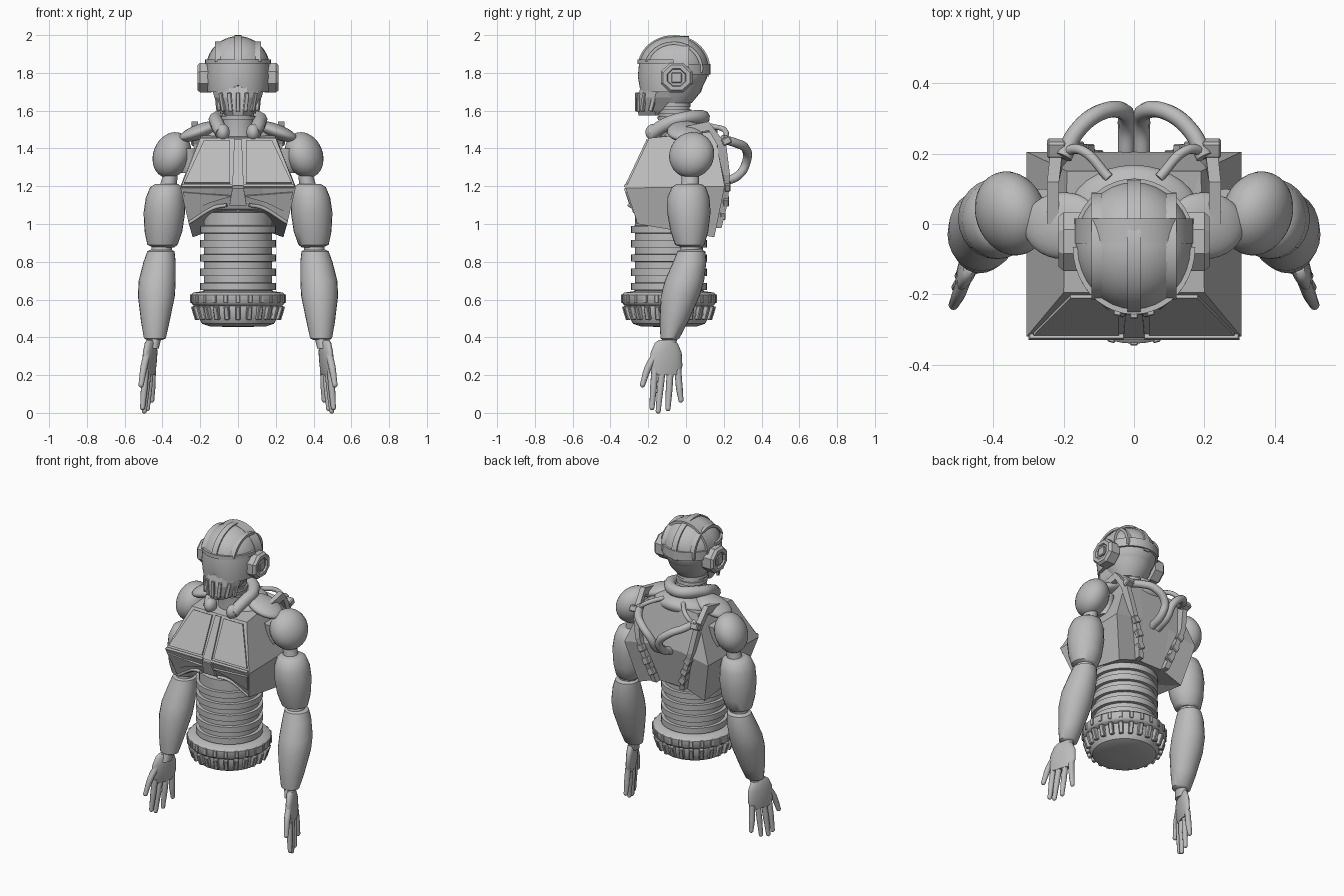
import bpy, bmesh, math
from math import sin, cos, pi, radians
from mathutils import Vector, Matrix

if "Cube" in bpy.data.objects:
    bpy.data.objects.remove(bpy.data.objects["Cube"])

grey = bpy.data.materials.new("plain grey")
grey.use_nodes = True
grey.diffuse_color = (0.5, 0.5, 0.5, 1)
grey.node_tree.nodes["Principled BSDF"].inputs["Base Color"].default_value = (0.5, 0.5, 0.5, 1)


def finish(name, bm, smooth=None):
    bmesh.ops.recalc_face_normals(bm, faces=bm.faces)
    mesh = bpy.data.meshes.new(name)
    bm.to_mesh(mesh)
    bm.free()
    mesh.materials.append(grey)
    ob = bpy.data.objects.new(name, mesh)
    bpy.context.scene.collection.objects.link(ob)
    if smooth:
        bpy.ops.object.select_all(action='DESELECT')
        ob.select_set(True)
        bpy.context.view_layer.objects.active = ob
        bpy.ops.object.shade_smooth_by_angle(angle=radians(smooth))
    return ob


def loft(name, rings, smooth=None):
    """Skin closed rings of equal length and cap both ends."""
    bm = bmesh.new()
    rows = [[bm.verts.new(p) for p in r] for r in rings]
    n = len(rows[0])
    for a, b in zip(rows, rows[1:]):
        for i in range(n):
            bm.faces.new((a[i], a[(i + 1) % n], b[(i + 1) % n], b[i]))
    caps = [bm.faces.new(rows[0]), bm.faces.new(rows[-1])]
    bmesh.ops.triangulate(bm, faces=caps)
    return finish(name, bm, smooth)


def limb(name, s, sections, sides=24):
    """Stack of ellipses (x, y, z, rx, ry), mirrored by s."""
    loft(name, [[(s * (x + rx * cos(2 * pi * i / sides)), y + ry * sin(2 * pi * i / sides), z)
                 for i in range(sides)] for x, y, z, rx, ry in sections], 40)


def lathe(name, cx, cy, profile, sides=48):
    limb(name, 1, [(cx, cy, z, r, r) for r, z in profile], sides)


def ellipsoid(name, centre, radii, rot=(0, 0, 0)):
    bm = bmesh.new()
    bmesh.ops.create_uvsphere(bm, u_segments=32, v_segments=18, radius=1)
    ob = finish(name, bm, 60)
    ob.location, ob.scale = centre, radii
    ob.rotation_euler = [radians(a) for a in rot]


def box(name, centre, size, rot=(0, 0, 0)):
    bm = bmesh.new()
    bmesh.ops.create_cube(bm, size=1)
    bmesh.ops.scale(bm, vec=size, verts=bm.verts)
    bmesh.ops.bevel(bm, geom=bm.edges[:], offset=min(size) * 0.15, segments=1, affect='EDGES')
    ob = finish(name, bm)
    ob.location = centre
    ob.rotation_euler = rot


def tube(name, points, radius, tips=1.0):
    """Smooth round hose or finger through the points."""
    curve = bpy.data.curves.new(name, 'CURVE')
    curve.dimensions = '3D'
    curve.bevel_depth, curve.bevel_resolution = radius, 3
    curve.use_fill_caps = True
    sp = curve.splines.new('BEZIER')
    sp.bezier_points.add(len(points) - 1)
    for i, (bp, p) in enumerate(zip(sp.bezier_points, points)):
        bp.co = p
        bp.handle_left_type = bp.handle_right_type = 'AUTO'
        bp.radius = tips if i == len(points) - 1 else 1
    curve.materials.append(grey)
    ob = bpy.data.objects.new(name, curve)
    bpy.context.scene.collection.objects.link(ob)


def band(name, centre, radii, axis, offset, half, t0, t1, inner=0.95, outer=1.04):
    """Flat strip hugging an ellipsoid in the plane across the axis."""
    u, v = [k for k in range(3) if k != axis]
    k = math.sqrt(max(0.05, 1 - (offset / radii[axis]) ** 2))
    rings = []
    for i in range(21):
        t = radians(t0 + (t1 - t0) * i / 20)
        ring = []
        for w, m in ((-half, inner), (half, inner), (half, outer), (-half, outer)):
            p = Vector(centre)
            p[axis] += offset + w
            p[u] += radii[u] * k * m * cos(t)
            p[v] += radii[v] * k * m * sin(t)
            ring.append(p)
        rings.append(ring)
    loft(name, rings, 30)


def plate(name, points, depth=0.009):
    """Thin raised panel from a flat outline, pushed out along its forward normal."""
    pts = [Vector(p) for p in points]
    n = (pts[1] - pts[0]).cross(pts[2] - pts[0]).normalized()
    n = n if n.y < 0 else -n
    loft(name, [[p - n * 0.004 for p in pts], [p + n * depth for p in pts]])


# Chest shell: angular, arched over the waist
def chest_ring(fx, fy, fz, ax, ay, az, bx, by, bz, cx, cz):
    right = [(ax, ay, az), (fx, fy, fz), (bx, by, bz), (cx, by, cz)]
    return right + [(-x, y, z) for x, y, z in reversed(right)]


loft("chest_shell", [
    chest_ring(.26, -.255, 1.0, .13, -.27, 1.08, .24, .15, .93, .1, .98),
    chest_ring(.305, -.32, 1.19, .13, -.32, 1.19, .305, .205, 1.2, .1, 1.24),
    chest_ring(.2, -.195, 1.455, .08, -.195, 1.455, .19, .15, 1.49, .08, 1.5)])


def front(x, z):
    return (x, -.32 + (z - 1.19) * .125 / .265, z)


for s in (1, -1):
    plate("breast_plate", [front(s * x, z) for x, z in
                           ((.042, 1.215), (.042, 1.44), (.18, 1.44), (.285, 1.215))])
    plate("breast_lower_trim", [front(s * x, z) for x, z in
                                ((.03, 1.193), (.03, 1.206), (.295, 1.206), (.3, 1.193))], .012)
    plate("rib_plate", [(s * x, -.32 + (1.19 - z) * .38, z) for x, z in
                        ((.03, 1.15), (.29, 1.17), (.265, 1.06), (.15, 1.115))])
    tube("rib_trim", [(s * .06, -.3, 1.1), (s * .13, -.275, 1.085), (s * .255, -.255, 1.01)], .01)
plate("sternum_strip", [front(x, z) for x, z in
                        ((-.03, 1.2), (-.02, 1.445), (.02, 1.445), (.03, 1.2))])
plate("sternum_foot", [(-.03, -.32, 1.19), (.03, -.32, 1.19), (.045, -.29, 1.1), (-.045, -.29, 1.1)])

# Ribbed waist and its toothed socket
profile = [(.15, 1.12), (.15, 1.065), (.18, 1.06)]
for k in range(5):
    top = .99 - k * .0755
    profile += [(.18, top + .001), (.2, top), (.2, top - .038), (.18, top - .039)]
lathe("ribbed_waist", 0, -.09, profile + [(.18, .6)])
lathe("waist_socket", 0, -.09, [(.18, .645), (.238, .637), (.25, .625), (.25, .585), (.238, .57),
                                (.215, .565), (.218, .52), (.19, .472), (.15, .458), (.05, .455)])
for i in range(24):
    a = 2 * pi * i / 24
    for r, z, size, tilt in ((.224, .53, (.03, .026, .075), .3), (.245, .605, (.02, .022, .045), 0)):
        box("socket_tooth", (r * cos(a), -.09 + r * sin(a), z), size, (0, tilt, a))

# Neck, collar and shoulder yoke
limb("neck", 1, [(0, -.04, 1.44, .1, .1), (0, -.05, 1.54, .088, .088), (0, -.065, 1.59, .085, .085),
                 (0, -.07, 1.72, .085, .085)])
for k in range(3):
    z = 1.55 + k * .035
    limb("neck_ring", 1, [(0, -.055 - k * .007, z, .094, .094), (0, -.057 - k * .007, z + .02, .094, .094)])
ellipsoid("upper_back", (0, .02, 1.47), (.19, .15, .07), (10, 0, 0))
tube("collar_roll", [(-.085, -.18, 1.48), (-.11, -.1, 1.53), (-.11, 0, 1.56), (0, .09, 1.565),
                     (.11, 0, 1.56), (.11, -.1, 1.53), (.085, -.18, 1.48)], .037)
for s in (1, -1):
    ellipsoid("collar_end", (s * .08, -.17, 1.485), (.036, .045, .045))
    ellipsoid("shoulder_yoke", (s * .2, -.005, 1.49), (.12, .095, .04), (0, s * 20, 0))

# Head shell and its raised straps
mid, size = (0, -.065, 1.825), (.168, .185, .168)
ellipsoid("head_shell", mid, size)
limb("skull_base", 1, [(0, -.06, 1.64, .09, .09), (0, -.055, 1.7, .13, .135), (0, -.06, 1.8, .16, .175)])
band("crown_strap", mid, size, 0, 0, .018, -15, 170)
for s in (1, -1):
    band("side_strap", mid, size, 0, s * .105, .016, -10, 165, .95, 1.07)
band("cross_strap", mid, size, 1, .045, .035, 0, 180)
band("rear_strap", mid, size, 2, -.005, .028, 0, 180, .95, 1.05)
band("brow_ridge", mid, size, 2, .035, .012, 180, 360, .95, 1.06)

# Visor with a nose notch
rings = []
for i in range(25):
    t = pi + pi * i / 24
    low = 1.70 + .035 * max(0, 1 - abs(i - 12) / 3)
    rings.append([((r * cos(t)), -.08 + (r + .005) * sin(t), z)
                  for r, z in ((.14, low), (.162, low), (.17, 1.78), (.164, 1.845), (.14, 1.845))])
loft("visor", rings, 25)

# Jaw guard with vertical slats
jaw = []
for z, w, yf, yb in ((1.575, .07, -.25, -.15), (1.6, .088, -.258, -.13),
                     (1.67, .125, -.255, -.07), (1.73, .14, -.24, -.04)):
    half = [(w * .35, yf, z), (w * .8, yf + .04, z), (w, yf + .09, z), (w * .85, yb, z)]
    jaw.append(half + [(-x, y, q) for x, y, q in reversed(half)])
loft("jaw_guard", jaw)
for x, y, turn in ((0, -.26, 0), (.042, -.253, .3), (.083, -.225, .7), (.108, -.175, 1.2)):
    for s in ((1, -1) if x else (1,)):
        box("jaw_slat", (s * x, y, 1.645), (.022, .018, .1), (0, s * x * 2.6, s * turn))

# Octagonal ear housings
for s in (1, -1):
    ear = []
    for x, k in ((.14, 1), (.2, 1), (.215, .85), (.215, .6), (.203, .55)):
        ear.append([(s * x, -.05 + .083 * k * cos(a) / .92, 1.775 + .078 * k * sin(a) / .92)
                    for a in [pi / 8 + pi / 4 * j for j in range(8)]])
    loft("ear_housing", ear)
    box("ear_core", (s * .2, -.05, 1.775), (.03, .055, .055))

# Arms and hands
for s in (1, -1):
    ellipsoid("shoulder_cap", (s * .35, .03, 1.365), (.095, .122, .125), (0, s * -22, s * -20))
    limb("shoulder_socket", s, [(.25, .02, 1.27, .05, .06), (.26, .02, 1.4, .06, .08)])
    limb("upper_arm_rod", s, [(.38, .02, 1.15, .05, .05), (.35, .025, 1.3, .035, .045)])
    limb("upper_arm", s, [(.395, .03, .875, .055, .05), (.4, .02, .89, .08, .078), (.395, .018, .96, .1, .1),
                          (.39, .015, 1.06, .11, .115), (.385, .013, 1.14, .103, .112),
                          (.38, .015, 1.195, .085, .09), (.378, .015, 1.212, .06, .065)])
    limb("elbow_joint", s, [(.41, .02, .82, .055, .055), (.4, .03, .9, .055, .055)])
    limb("forearm", s, [(.44, -.085, .385, .04, .035), (.44, -.085, .395, .058, .05),
                        (.438, -.065, .48, .075, .075), (.432, -.03, .62, .098, .103),
                        (.428, -.008, .7, .098, .104), (.415, .02, .8, .085, .088),
                        (.408, .028, .855, .072, .074), (.405, .03, .867, .05, .05)])
    limb("wrist", s, [(.45, -.1, .34, .03, .042), (.44, -.085, .4, .035, .04)])

    # The palm plane turns outward toward the front
    def hand(u, z, out=0.0):
        return (s * (.462 - u * .3 + out + (.37 - z) * .06), -.105 + u, z)
    palm = []
    for z, w, th in ((.385, .04, .02), (.37, .06, .026), (.32, .082, .03), (.25, .086, .028), (.2, .075, .02)):
        palm.append([hand(w * cos(2 * pi * j / 20), z, th * sin(2 * pi * j / 20)) for j in range(20)])
    loft("palm", palm, 50)
    for u0, u1, tip in ((-.06, -.075, .03), (-.02, -.042, .012), (.022, .01, .025), (.062, .078, .07)):
        tube("finger", [hand(u0, .23), hand((u0 + u1) / 2, .13), hand(u1, tip)], .018, .75)
        ellipsoid("fingertip", hand(u1, tip), (.0135, .0135, .016))
    tube("thumb", [hand(-.055, .31), hand(-.095, .24), hand(-.125, .15)], .019, .75)
    ellipsoid("thumb_tip", hand(-.125, .15), (.014, .014, .016))

# Back harness straps with blocks, and looping hoses
for s in (1, -1):
    path = [(.23, .0, 1.5), (.23, .12, 1.525), (.22, .195, 1.42), (.19, .215, 1.26), (.14, .205, 1.12),
            (.1, .17, .98)]
    loft("harness_strap", [[(s * (x + dx), y + dy * (i > 1), z + dy * (i < 2))
                            for dx, dy in ((-.017, -.03), (.017, -.03), (.017, .018), (-.017, .018))]
                           for i, (x, y, z) in enumerate(path)])
    for x, y, z in ((.17, .22, 1.2), (.14, .212, 1.12), (.115, .195, 1.05)):
        box("strap_block", (s * x, y, z), (.045, .03, .045), (0, s * .5, 0))
    box("hose_clamp", (s * .22, .215, 1.44), (.055, .05, .04), (.4, 0, 0))
    tube("back_hose", [(s * .2, .19, 1.45), (s * .165, .26, 1.43), (s * .1, .315, 1.4),
                       (s * .03, .32, 1.33), (s * .022, .28, 1.26), (s * .022, .19, 1.22)], .024)
    tube("shoulder_cable", [(s * .21, .2, 1.43), (s * .15, .21, 1.49), (s * .07, .13, 1.52)], .014)
